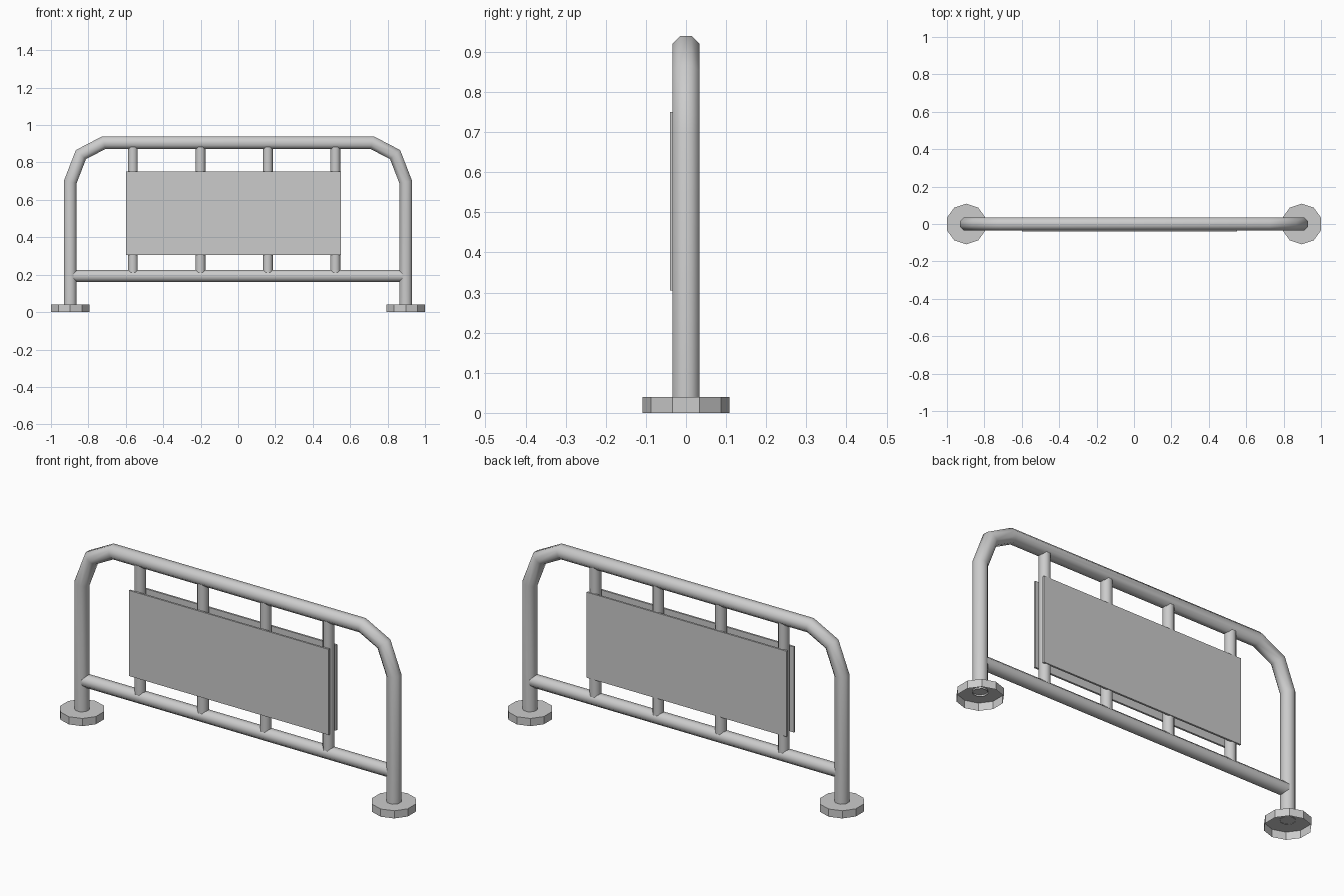
import bpy, bmesh, math
from mathutils import Vector

if "Cube" in bpy.data.objects:
    bpy.data.objects.remove(bpy.data.objects["Cube"])


def finish(bm, name, smooth=False):
    bmesh.ops.recalc_face_normals(bm, faces=bm.faces)
    for f in bm.faces:
        f.smooth = smooth
    me = bpy.data.meshes.new(name)
    bm.to_mesh(me)
    bm.free()
    ob = bpy.data.objects.new(name, me)
    bpy.context.collection.objects.link(ob)
    return ob


def tube(name, path, apothem, sides=8):
    """Mitred open tube along a path of (x, z) points."""
    bm = bmesh.new()
    pts = [Vector(p) for p in path]
    r = apothem / math.cos(math.pi / sides)
    rings = []
    for i, p in enumerate(pts):
        a = (p - pts[i - 1]).normalized() if i else (pts[1] - p).normalized()
        b = (pts[i + 1] - p).normalized() if i < len(pts) - 1 else a
        t = (a + b).normalized()
        n = Vector((-t.y, t.x)) / t.dot(a)
        ring = []
        for k in range(sides):
            ang = math.tau * (k + 0.5) / sides
            o = p + n * r * math.cos(ang)
            ring.append(bm.verts.new((o.x, r * math.sin(ang), o.y)))
        rings.append(ring)
    for u, v in zip(rings, rings[1:]):
        for k in range(sides):
            j = (k + 1) % sides
            bm.faces.new((u[k], u[j], v[j], v[k]))
    return finish(bm, name, True)


def panel(name, y0, y1):
    bm = bmesh.new()
    bmesh.ops.create_cube(bm, size=1)
    bmesh.ops.scale(bm, vec=(1.15, y1 - y0, 0.445), verts=bm.verts)
    bmesh.ops.translate(bm, vec=(-0.025, (y0 + y1) / 2, 0.528), verts=bm.verts)
    return finish(bm, name)


def foot(name, x):
    """Ten-sided disc, open underneath."""
    bm = bmesh.new()
    ring = [(x + 0.1085 * math.cos(a), 0.1085 * math.sin(a))
            for a in (math.pi / 2 + math.tau * k / 10 for k in range(10))]
    low = [bm.verts.new((*p, 0)) for p in ring]
    top = [bm.verts.new((*p, 0.04)) for p in ring]
    bm.faces.new(top)
    for k in range(10):
        j = (k + 1) % 10
        bm.faces.new((low[k], low[j], top[j], top[k]))
    return finish(bm, name)


# Bent outer frame
half = [(0.897, 0.695), (0.84, 0.842), (0.717, 0.906)]
tube("outer_frame",
     [(-0.897, 0.038)] + [(-x, z) for x, z in half] + half[::-1] + [(0.897, 0.032)], 0.034)

# Lower rail
tube("lower_rail", [(-0.885, 0.193), (0.885, 0.193)], 0.031)

# Upright bars
for i in range(4):
    x = -0.562 + 0.361 * i
    tube(f"upright_bar_{i + 1}", [(x, 0.205), (x, 0.89)], 0.026)

# Sign panels on both faces
panel("front_panel", -0.04, -0.03)
panel("back_panel", 0.02, 0.03)

# Round feet
foot("left_foot", -0.897)
foot("right_foot", 0.897)
